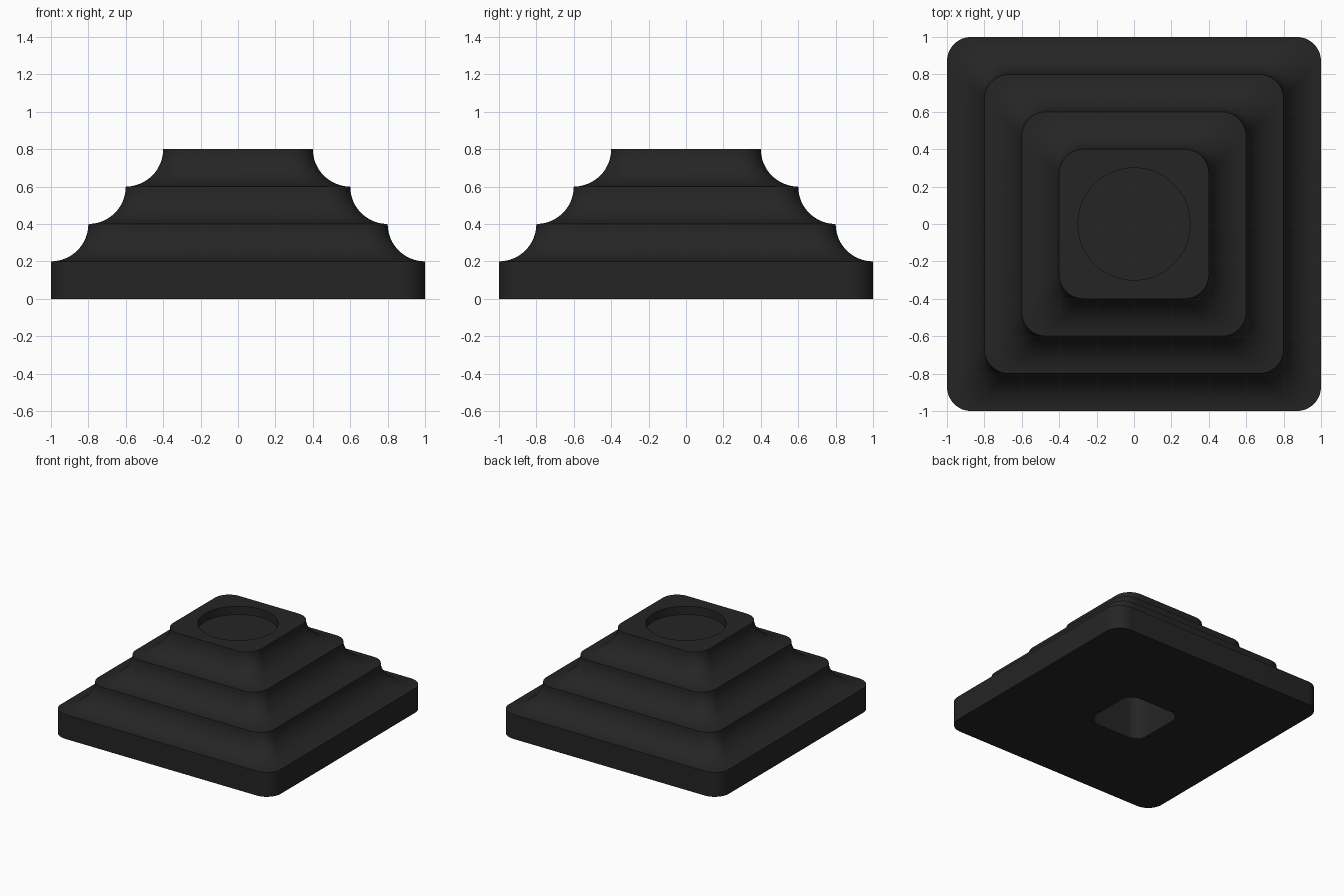
import bpy, bmesh, math

if "Cube" in bpy.data.objects:
    bpy.data.objects.remove(bpy.data.objects["Cube"])

N = 16  # points per rounded corner


def ring(bm, half, radius, z):
    """Rounded square loop; half == radius gives a circle."""
    verts = []
    circle = half <= radius
    for q in range(4):
        cx = (half - radius) * (1 if q in (0, 3) else -1)
        cy = (half - radius) * (1 if q in (0, 1) else -1)
        for i in range(N):
            t = (i + 0.5) / N if circle else i / (N - 1)
            a = (q + t) * math.pi / 2
            verts.append(bm.verts.new((cx + radius * math.cos(a),
                                       cy + radius * math.sin(a), z)))
    return verts


# Socket underneath, then the plinth wall
R = 0.13
rings = [(0.25, 0.10, 0.5), (0.25, 0.10, 0.0), (1.0, R, 0.0), (1.0, R, 0.2)]

# Three stacked coves, each a concave quarter circle
for k in range(3):
    cx, cz = 1.0 - 0.2 * k, 0.4 + 0.2 * k
    for i in range(1, 13):
        a = i / 12 * math.pi / 2
        rings.append((cx - 0.2 * math.sin(a), R, cz - 0.2 * math.cos(a)))

# Round recess in the top
rings += [(0.3, 0.3, 0.8), (0.3, 0.3, 0.733)]

bm = bmesh.new()
loops = [ring(bm, *r) for r in rings]
for a, b in zip(loops, loops[1:]):
    for i in range(len(a)):
        j = (i + 1) % len(a)
        bm.faces.new((a[i], a[j], b[j], b[i]))
bm.faces.new(loops[0][::-1])
bm.faces.new(loops[-1])
bmesh.ops.recalc_face_normals(bm, faces=bm.faces)

mesh = bpy.data.meshes.new("stepped_base")
bm.to_mesh(mesh)
bm.free()
mat = bpy.data.materials.new("matte black")
mat.diffuse_color = (0.018, 0.018, 0.018, 1)
mat.use_nodes = True
mat.node_tree.nodes["Principled BSDF"].inputs["Base Color"].default_value = mat.diffuse_color
mesh.materials.append(mat)

base = bpy.data.objects.new("stepped_base", mesh)
bpy.context.collection.objects.link(base)
bpy.context.view_layer.objects.active = base
base.select_set(True)
bpy.ops.object.shade_smooth_by_angle(angle=math.radians(30))
